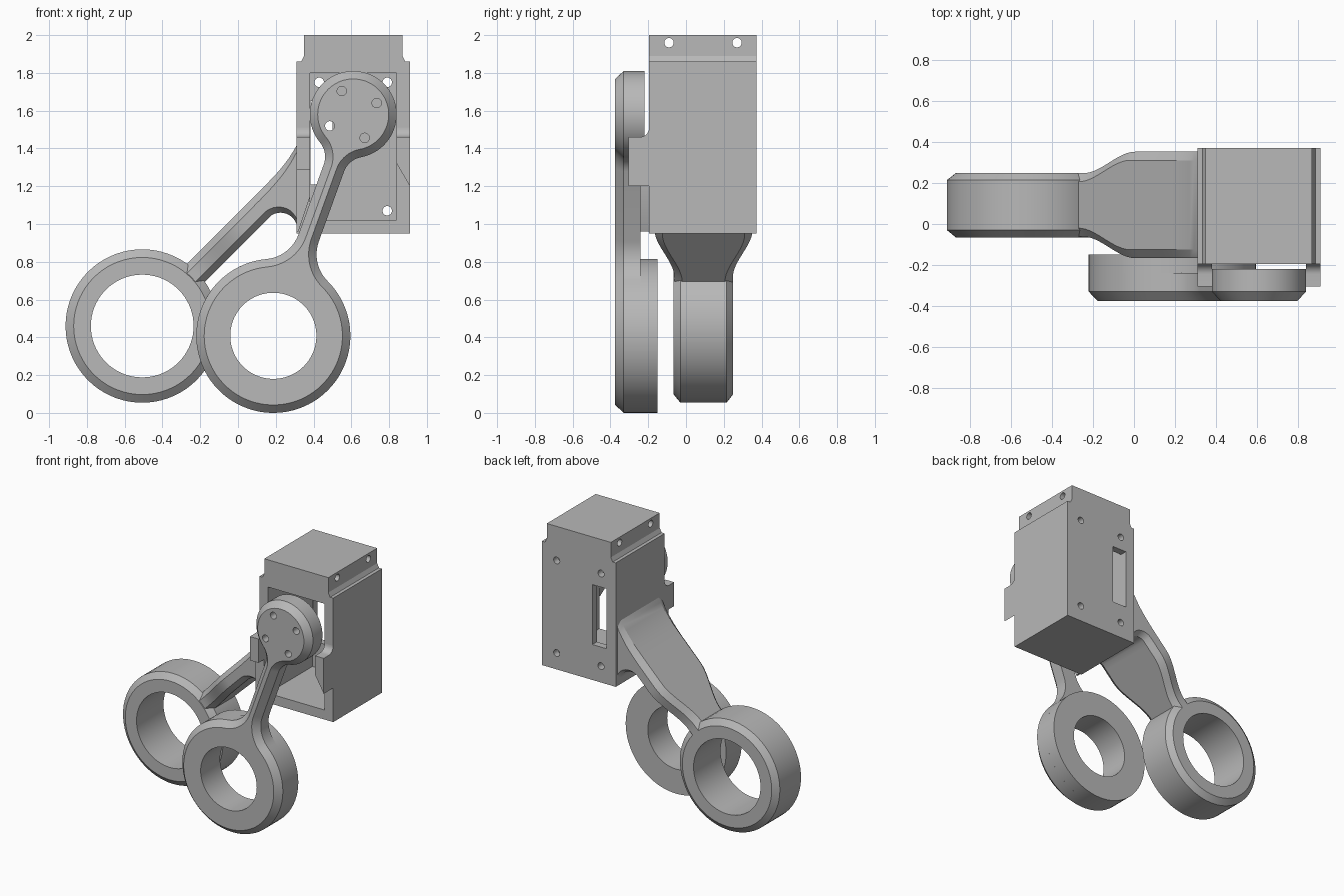
import bpy, bmesh, math
from mathutils import Vector

old = bpy.data.objects.get("Cube")
if old:
    bpy.data.objects.remove(old, do_unlink=True)

grey = bpy.data.materials.new("plain_grey")
grey.use_nodes = True
COLOUR = (0.48, 0.48, 0.48, 1)
grey.diffuse_color = COLOUR
grey.node_tree.nodes["Principled BSDF"].inputs["Base Color"].default_value = COLOUR


def loft(name, rings):
    """Closed solid through rings of equal point count."""
    bm = bmesh.new()
    loops = [[bm.verts.new(p) for p in ring] for ring in rings]
    n = len(loops[0])
    for a, b in zip(loops, loops[1:]):
        for i in range(n):
            j = (i + 1) % n
            bm.faces.new((a[i], a[j], b[j], b[i]))
    bm.faces.new(loops[0])
    bm.faces.new(loops[-1])
    bmesh.ops.recalc_face_normals(bm, faces=bm.faces)
    mesh = bpy.data.meshes.new(name)
    bm.to_mesh(mesh)
    bm.free()
    mesh.materials.append(grey)
    obj = bpy.data.objects.new(name, mesh)
    bpy.context.collection.objects.link(obj)
    return obj


def at_y(profile, y):
    return [(x, y, z) for x, z in profile]


def circle(cx, cz, r, n=72):
    return [(cx + r * math.cos(math.tau * i / n), cz + r * math.sin(math.tau * i / n))
            for i in range(n)]


def disc(name, cx, cz, layers, n=72):
    """Turned disc along y; layers are (radius, y)."""
    return loft(name, [at_y(circle(cx, cz, r, n), y) for r, y in layers])


def block(name, x0, x1, y0, y1, z0, z1):
    rect = [(x0, z0), (x1, z0), (x1, z1), (x0, z1)]
    return loft(name, [at_y(rect, y0), at_y(rect, y1)])


def activate(obj):
    bpy.ops.object.select_all(action='DESELECT')
    obj.select_set(True)
    bpy.context.view_layer.objects.active = obj


def cut(obj, cutter):
    cutter.hide_render = True
    mod = obj.modifiers.new("cut", 'BOOLEAN')
    mod.operation, mod.solver, mod.object = 'DIFFERENCE', 'EXACT', cutter
    activate(obj)
    bpy.ops.object.modifier_apply(modifier=mod.name)
    bpy.data.objects.remove(cutter, do_unlink=True)


def drill(obj, cx, cz, r, n=24):
    cut(obj, disc("drill", cx, cz, [(r, -1), (r, 1)], n))


parts = []

# Housing: stepped box, open at the front, thin back wall
half = [(0.30, 0.95), (0.30, 1.86), (0.275, 1.86), (0.26, 1.89), (0.26, 2.0)]
outline = [(0.61 + x, z) for x, z in half] + [(0.61 - x, z) for x, z in reversed(half)]
housing = loft("housing", [at_y(outline, -0.195), at_y(outline, 0.372)])
cut(housing, block("pocket", 0.38, 0.84, -0.5, 0.32, 1.02, 1.80))
cut(housing, block("slot", 0.385, 0.50, 0.2, 0.5, 1.21, 1.65))
for x in (0.43, 0.79):
    for z in (1.07, 1.75):
        drill(housing, x, z, 0.025)
for y in (-0.09, 0.27):
    pin = [(y + 0.025 * math.cos(math.tau * i / 24), 1.96 + 0.025 * math.sin(math.tau * i / 24))
           for i in range(24)]
    cut(housing, loft("pin_cutter", [[(x, a, b) for a, b in pin] for x in (0.2, 1.0)]))
parts.append(housing)


# Stop tabs on the housing front, with a concave fillet above
def tab_ring(x, low):
    arc = [(-0.245 + 0.05 * math.sin(a), 1.51 - 0.05 * math.cos(a))
           for a in [math.pi / 2 * i / 8 for i in range(9)]]
    prof = [(-0.18, low), (-0.305, low), (-0.305, 1.46)] + arc + [(-0.18, 1.51)]
    return [(x, y, z) for y, z in prof]


parts.append(loft("right_tab", [tab_ring(0.31, 1.285), tab_ring(0.38, 1.285)]))
parts.append(loft("left_tab", [tab_ring(0.84, 1.32), tab_ring(0.91, 1.2)]))
wedge = [(0.31, 0.96), (0.32, 0.96), (0.38, 1.14), (0.38, 1.285), (0.31, 1.285)]
parts.append(loft("right_tab_wedge", [at_y(wedge, -0.24), at_y(wedge, -0.19)]))

# Moving finger: ring and horn disc joined by a filleted neck
RING, HORN = Vector((0.187, 0.408)), Vector((0.61, 1.58))
axis = (HORN - RING).normalized()
side = Vector((axis.y, -axis.x))
LENGTH = (HORN - RING).length


def quarter(radius, h, fillet, n_arc):
    """Outline (along, across) from the far pole of a disc to the neck edge."""
    cx, cy = math.sqrt((radius + fillet) ** 2 - (h + fillet) ** 2), h + fillet
    touch = math.atan2(cy, cx)
    pts = [(radius * math.cos(a), radius * math.sin(a))
           for a in [math.pi + (touch - math.pi) * i / n_arc for i in range(n_arc + 1)]]
    start, end = touch + math.pi, math.pi * 1.5
    pts += [(cx + fillet * math.cos(a), cy + fillet * math.sin(a))
            for a in [start + (end - start) * i / 12 for i in range(1, 13)]]
    return pts


def finger_outline(c):
    a = quarter(0.408 - c, 0.057 - c, 0.20 + c, 36)
    b = quarter(0.23 - c, 0.057 - c, 0.12 + c, 30)
    upper = a + [(LENGTH - s, w) for s, w in reversed(b)]
    full = upper + [(s, -w) for s, w in reversed(upper[1:-1])]
    return [tuple(RING + axis * s + side * w) for s, w in full]


finger = loft("moving_finger", [at_y(finger_outline(0.042), -0.375),
                                at_y(finger_outline(0), -0.33),
                                at_y(finger_outline(0), -0.24)])
ring_back = disc("moving_ring_back", *RING, [(0.408, -0.24), (0.408, -0.15)])
horn_back = disc("horn_back", *HORN, [(0.23, -0.24), (0.23, -0.22)])
for obj in (finger, ring_back):
    drill(obj, *RING, 0.228, 72)
for k in range(4):
    a = math.radians(26 + 90 * k)
    for obj in (finger, horn_back):
        drill(obj, HORN.x + 0.138 * math.cos(a), HORN.y + 0.138 * math.sin(a), 0.025)
parts += [finger, ring_back, horn_back]

# Fixed finger ring, chamfered on both sides
fixed_ring = disc("fixed_ring", -0.507, 0.46, [(0.363, -0.065), (0.406, -0.03),
                                             (0.406, 0.215), (0.363, 0.248)])
drill(fixed_ring, -0.507, 0.46, 0.272, 72)
parts.append(fixed_ring)


# Fixed arm: chamfered section that flares in width and fillets into the housing
def arm_section(top, low, half_width):
    top, low = Vector(top), Vector(low)
    f = 0.035 / (low - top).length
    c = 0.042
    section = [(0, half_width - c), (f, half_width), (1 - f, half_width), (1, half_width - c)]
    section += [(t, -w) for t, w in reversed(section)]
    pts = [(top.lerp(low, t), w) for t, w in section]
    return [(p.x, 0.093 + w, p.y) for p, w in pts]


sections = []
for i in range(17):
    x = -0.30 + 0.35 * i / 16
    k = min(max((x + 0.27) / 0.25, 0), 1)
    sections.append(arm_section((x, x + 1.06), (x + 0.095, x + 0.965),
                                0.155 + 0.105 * k * k * (3 - 2 * k)))
for i in range(1, 13):
    k = i / 12
    a = math.radians(135 * (1 - k))
    x = 0.05 + 0.265 * k
    sections.append(arm_section((x, x + 1.06 + 0.05 * k ** 5),
                                (0.225 + 0.09 * math.cos(a), 0.97 + 0.09 * math.sin(a)), 0.26))
parts.append(loft("fixed_arm", sections))

for obj in parts:
    activate(obj)
    bpy.ops.object.shade_smooth_by_angle(angle=math.radians(25))
